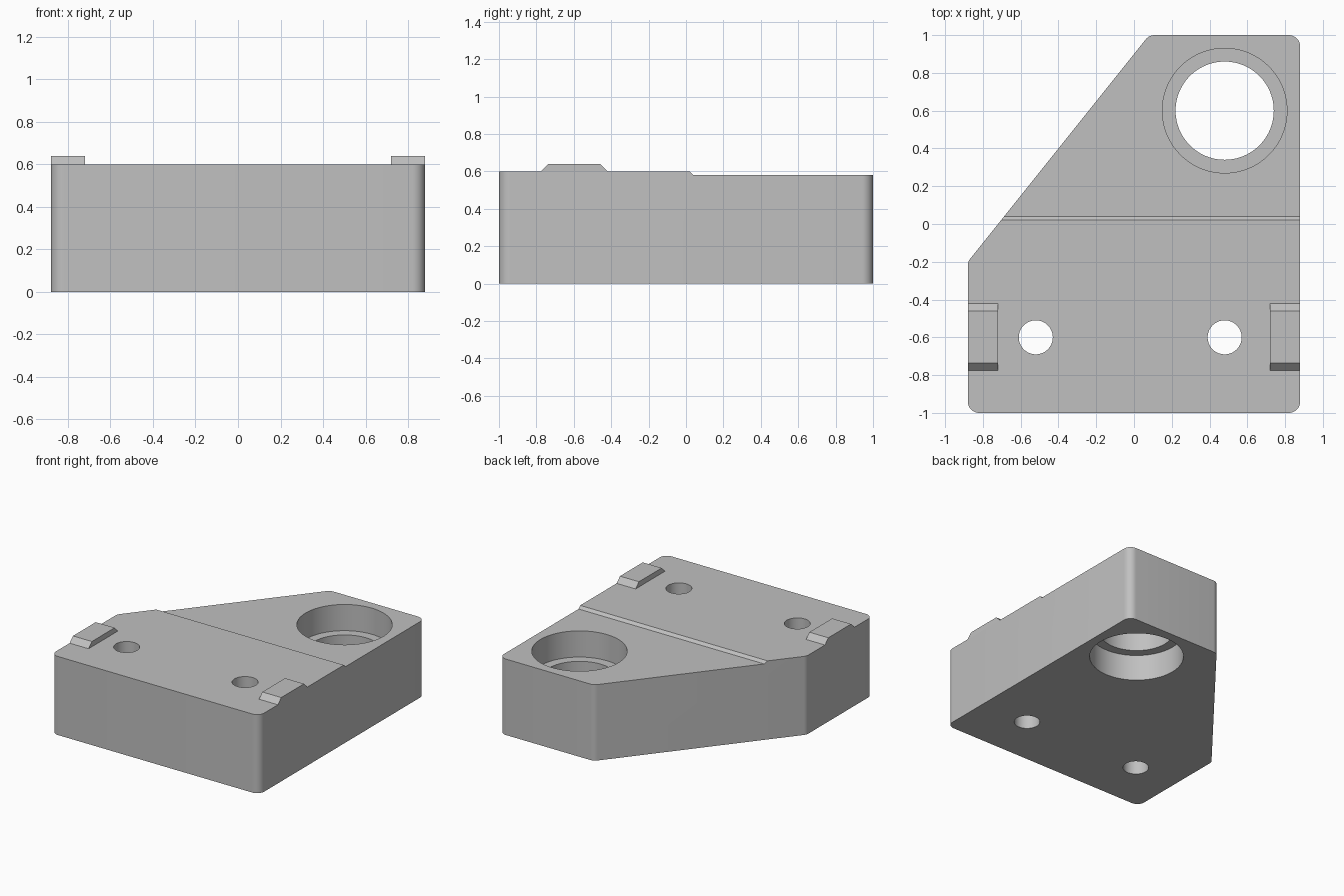
import bpy, bmesh, math
from mathutils import Vector

if "Cube" in bpy.data.objects:
    bpy.data.objects.remove(bpy.data.objects["Cube"], do_unlink=True)

grey = bpy.data.materials.new("plain grey")
grey.use_nodes = True
COLOUR = (0.53, 0.53, 0.53, 1)
grey.diffuse_color = COLOUR
grey.node_tree.nodes["Principled BSDF"].inputs["Base Color"].default_value = COLOUR


def prism(name, points, depth):
    """Closed loop of 3D points extruded along the depth vector."""
    bm = bmesh.new()
    face = bm.faces.new([bm.verts.new(p) for p in points])
    top = bmesh.ops.extrude_face_region(bm, geom=[face])
    verts = [v for v in top["geom"] if isinstance(v, bmesh.types.BMVert)]
    bmesh.ops.translate(bm, verts=verts, vec=depth)
    bmesh.ops.recalc_face_normals(bm, faces=bm.faces[:])
    mesh = bpy.data.meshes.new(name)
    bm.to_mesh(mesh)
    bm.free()
    mesh.materials.append(grey)
    obj = bpy.data.objects.new(name, mesh)
    bpy.context.collection.objects.link(obj)
    return obj


def rounded(corners, radius, steps=8):
    """Counter-clockwise outline with every corner filleted."""
    out = []
    for i, c in enumerate(corners):
        c = Vector(c)
        before = (c - Vector(corners[i - 1])).normalized()
        after = (Vector(corners[(i + 1) % len(corners)]) - c).normalized()
        turn = before.angle(after)
        start = c - before * radius * math.tan(turn / 2)
        centre = start + Vector((-before.y, before.x)) * radius
        a0 = math.atan2(-before.x, before.y)
        for k in range(steps + 1):
            a = a0 + turn * k / steps
            out.append((centre.x + radius * math.cos(a), centre.y + radius * math.sin(a), 0))
    return out


def select_only(obj):
    bpy.ops.object.select_all(action="DESELECT")
    obj.select_set(True)
    bpy.context.view_layer.objects.active = obj


def cut(target, cutter):
    mod = target.modifiers.new("cut", "BOOLEAN")
    mod.operation = "DIFFERENCE"
    mod.solver = "EXACT"
    mod.object = cutter
    select_only(target)
    bpy.ops.object.modifier_apply(modifier=mod.name)
    bpy.data.objects.remove(cutter, do_unlink=True)


def bore(x, y, radius, low, high, segments=96):
    ring = [(x + radius * math.cos(math.tau * k / segments),
             y + radius * math.sin(math.tau * k / segments), low) for k in range(segments)]
    return prism("bore_cutter", ring, (0, 0, high - low))


# Block with one slanted corner
outline = [(-0.88, -1), (0.88, -1), (0.88, 1), (0.08, 1), (-0.88, -0.2)]
block = prism("block", rounded(outline, 0.06), (0, 0, 0.6))

# Shallow step lowering the rear of the top
step = [(-1, 0, 0.62), (-1, 0.04, 0.58), (-1, 1.1, 0.58), (-1, 1.1, 0.62)]
cut(block, prism("step_cutter", step, (2, 0, 0)))

# Mounting holes, then the through bore with a recess on each side
for x in (-0.52, 0.48):
    cut(block, bore(x, -0.6, 0.09, -0.1, 0.7))
cut(block, bore(0.48, 0.6, 0.26, -0.1, 0.7))
cut(block, bore(0.48, 0.6, 0.33, -0.1, 0.2))
cut(block, bore(0.48, 0.6, 0.33, 0.38, 0.7))
select_only(block)
bpy.ops.object.shade_smooth_by_angle(angle=math.radians(25))

# Raised pads with sloped ends
for side, x in (("right", -0.88), ("left", 0.72)):
    pad = [(x, -0.775, 0.6), (x, -0.42, 0.6), (x, -0.46, 0.64), (x, -0.735, 0.64)]
    prism("pad_" + side, pad, (0.16, 0, 0))
